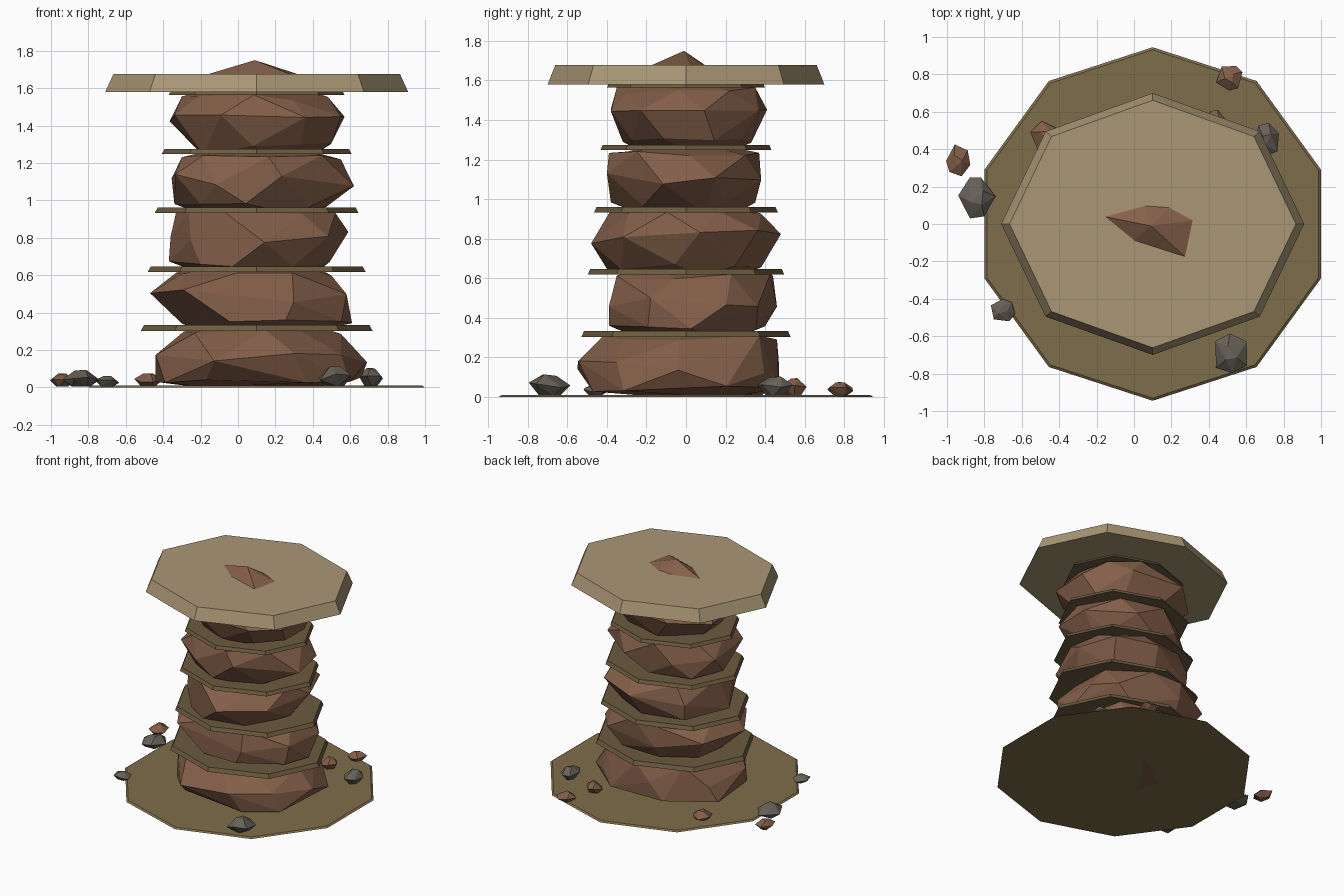
import bpy, bmesh, math, random
from mathutils import Vector

if "Cube" in bpy.data.objects:
    bpy.data.objects.remove(bpy.data.objects["Cube"])

random.seed(11)
CX = 0.1  # column axis


def material(name, rgb):
    m = bpy.data.materials.new(name)
    m.diffuse_color = (*rgb, 1)
    m.use_nodes = True
    m.node_tree.nodes["Principled BSDF"].inputs["Base Color"].default_value = m.diffuse_color
    return m


RED = material("red_rock", (0.23, 0.115, 0.067))
GREY = material("grey_rock", (0.135, 0.12, 0.095))
SAND = material("sand_slab", (0.40, 0.31, 0.18))
EARTH = material("earth", (0.21, 0.155, 0.07))
LEDGE = material("ledge", (0.15, 0.105, 0.05))


def finish(bm, name, mat):
    bmesh.ops.recalc_face_normals(bm, faces=bm.faces)
    me = bpy.data.meshes.new(name)
    bm.to_mesh(me)
    bm.free()
    me.materials.append(mat)
    ob = bpy.data.objects.new(name, me)
    bpy.context.collection.objects.link(ob)
    return ob


def hull(points, name, mat):
    bm = bmesh.new()
    for p in points:
        bm.verts.new(p)
    res = bmesh.ops.convex_hull(bm, input=bm.verts)
    junk = {g for g in res["geom_interior"] + res["geom_unused"]
            if isinstance(g, bmesh.types.BMVert)}
    bmesh.ops.delete(bm, geom=list(junk), context='VERTS')
    bmesh.ops.dissolve_limit(bm, angle_limit=math.radians(7),
                             verts=bm.verts, edges=bm.edges)
    return finish(bm, name, mat)


def slab(name, sides, rx, ry, z0, z1, taper, turn, mat):
    """Low polygonal disc, slightly narrower at the top."""
    bm = bmesh.new()
    rings = []
    for z, k in ((z0, 1), (z1, taper)):
        rings.append([bm.verts.new((CX + rx * k * math.cos(turn + i * math.tau / sides),
                                    ry * k * math.sin(turn + i * math.tau / sides), z))
                      for i in range(sides)])
    bm.faces.new(rings[0])
    bm.faces.new(rings[1])
    for i in range(sides):
        j = (i + 1) % sides
        bm.faces.new((rings[0][i], rings[0][j], rings[1][j], rings[1][i]))
    return finish(bm, name, mat)


def rock_ring(z, x0, x1, y0, y1, n=8, dz=0.03):
    """Jittered loop of points fitted to the given bounds."""
    start = random.random()
    pts = []
    for i in range(n):
        a = (i + start + random.uniform(-0.25, 0.25)) * math.tau / n
        r = random.uniform(0.93, 1.07)
        pts.append([r * math.cos(a), r * math.sin(a)])
    for axis, (lo, hi) in enumerate(((x0, x1), (y0, y1))):
        mn = min(p[axis] for p in pts)
        mx = max(p[axis] for p in pts)
        for p in pts:
            p[axis] = lo + (p[axis] - mn) / (mx - mn) * (hi - lo)
    return [(x, y, max(0, z + random.uniform(-dz, dz))) for x, y in pts]


# stacked boulders: lower, middle and upper loops (z, x0, x1, y0, y1)
boulders = [
    [(0.04, -0.44, 0.66, -0.47, 0.47), (0.15, -0.44, 0.69, -0.55, 0.47), (0.30, -0.29, 0.55, -0.42, 0.46)],
    [(0.35, -0.30, 0.61, -0.39, 0.40), (0.49, -0.47, 0.58, -0.39, 0.46), (0.61, -0.33, 0.50, -0.35, 0.44)],
    [(0.66, -0.37, 0.49, -0.40, 0.38), (0.81, -0.36, 0.59, -0.48, 0.48), (0.93, -0.33, 0.52, -0.38, 0.38)],
    [(0.98, -0.34, 0.50, -0.38, 0.35), (1.11, -0.355, 0.62, -0.40, 0.38), (1.23, -0.30, 0.55, -0.39, 0.37)],
    [(1.30, -0.25, 0.50, -0.32, 0.33), (1.43, -0.365, 0.57, -0.38, 0.41), (1.55, -0.30, 0.48, -0.35, 0.35)],
]
for i, loops in enumerate(boulders):
    pts = []
    for k, loop in enumerate(loops):
        pts += rock_ring(*loop, dz=0.035 if k == 1 else 0.015)
    low, high = loops[0][0] - 0.05, loops[2][0] + 0.045
    pts += rock_ring(low, -0.20, 0.42, -0.25, 0.25, 6, 0.005)
    pts += rock_ring(high, -0.15, 0.35, -0.2, 0.2, 5, 0.01)
    hull(pts, f"boulder_{i + 1}", RED)

# rock tip breaking through the top slab
hull([(-0.16, 0.04, 1.675), (0.06, 0.10, 1.675), (0.19, 0.09, 1.675), (0.32, 0.02, 1.675),
      (0.29, -0.19, 1.67), (0.0, -0.09, 1.675), (0.09, -0.01, 1.75),
      (0.1, 0, 1.6)], "rock_tip", RED)

# thin ledges between boulders
for i in range(5):
    z = 0.302 + 0.3155 * i
    slab(f"ledge_{i + 1}", 8, 0.62 - 0.0375 * i, 0.53 - 0.0325 * i,
         z, z + 0.032 - 0.002 * i, 0.972, 0, LEDGE)

# top platform and ground disc
slab("top_platform", 8, 0.81, 0.70, 1.58, 1.677, 0.945, 0, SAND)
slab("ground_disc", 10, 0.945, 0.945, 0, 0.01, 0.985, math.pi / 2, EARTH)

# loose stones around the base: x, y, width, depth, height
stones = [
    (0.51, 0.78, 0.14, 0.13, 0.07, RED), (0.43, 0.55, 0.13, 0.12, 0.09, RED),
    (-0.48, 0.47, 0.15, 0.16, 0.07, RED), (-0.94, 0.34, 0.13, 0.17, 0.07, RED),
    (0.71, 0.45, 0.13, 0.18, 0.10, GREY), (-0.84, 0.14, 0.20, 0.22, 0.09, GREY),
    (-0.70, -0.46, 0.13, 0.12, 0.06, GREY), (0.52, -0.69, 0.17, 0.21, 0.11, GREY),
]
for i, (x, y, w, d, h, mat) in enumerate(stones):
    pts = rock_ring(h * 0.45, x - w / 2, x + w / 2, y - d / 2, y + d / 2, 6, h * 0.15)
    pts += rock_ring(0, x - w / 4, x + w / 4, y - d / 4, y + d / 4, 4, 0)
    pts += rock_ring(h * 0.95, x - w / 6, x + w / 6, y - d / 6, y + d / 6, 3, h * 0.05)
    hull([Vector(p) + Vector((0, 0, 0.006)) for p in pts], f"stone_{i + 1}", mat)
